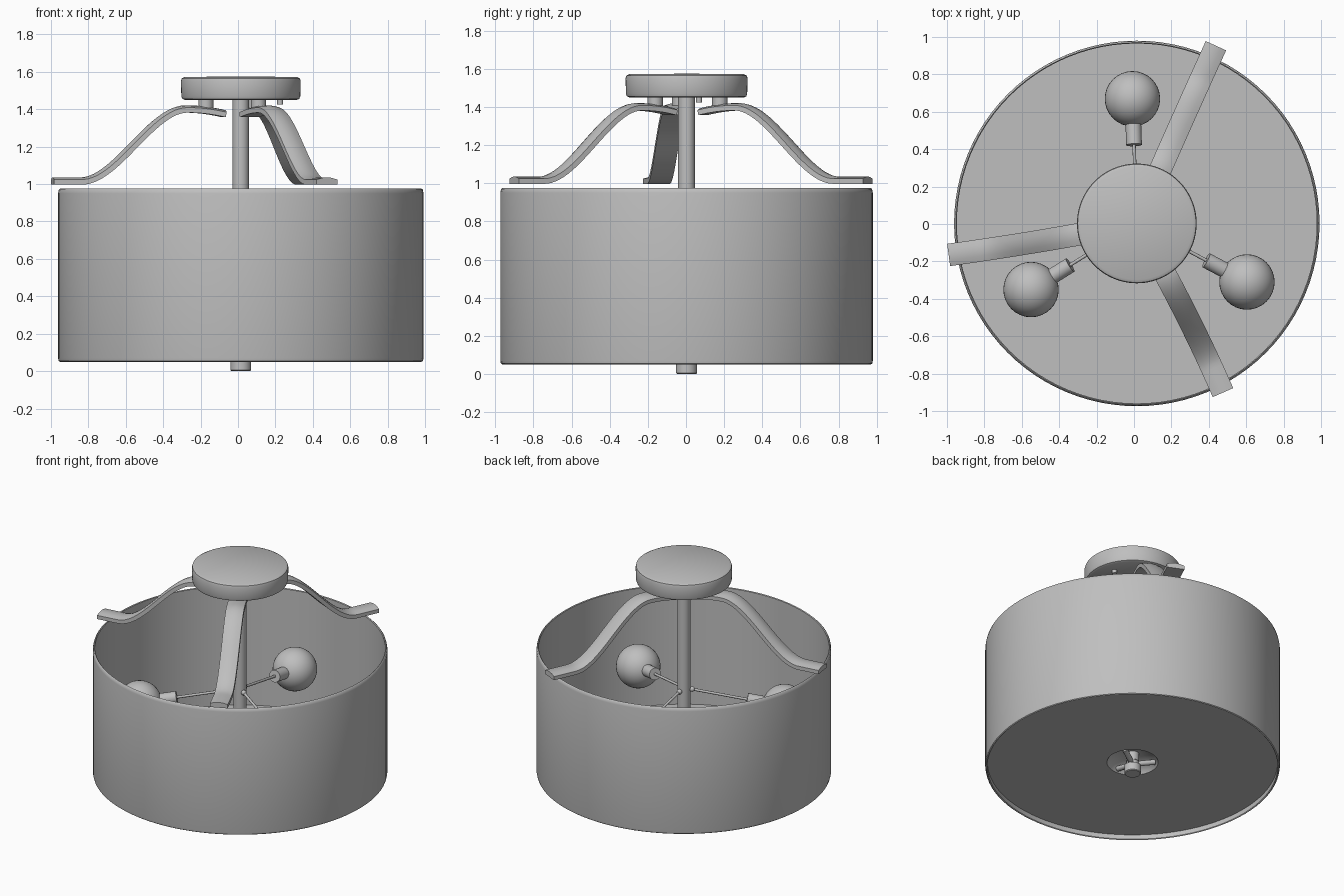
import bpy, bmesh
from math import sin, cos, pi, radians
from mathutils import Vector

if "Cube" in bpy.data.objects:
    bpy.data.objects.remove(bpy.data.objects["Cube"])

CENTRE = Vector((0.015, 0.003, 0))

# Single grey finish
grey = bpy.data.materials.new("soft_grey")
grey.use_nodes = True
COLOUR = (0.52, 0.52, 0.52, 1)
grey.diffuse_color = COLOUR
grey.node_tree.nodes["Principled BSDF"].inputs["Base Color"].default_value = COLOUR


def finish(name, bm, angle=40):
    bmesh.ops.remove_doubles(bm, verts=bm.verts, dist=1e-5)
    bmesh.ops.recalc_face_normals(bm, faces=bm.faces)
    mesh = bpy.data.meshes.new(name)
    bm.to_mesh(mesh)
    bm.free()
    mesh.materials.append(grey)
    ob = bpy.data.objects.new(name, mesh)
    bpy.context.collection.objects.link(ob)
    bpy.ops.object.select_all(action='DESELECT')
    ob.select_set(True)
    bpy.context.view_layer.objects.active = ob
    bpy.ops.object.shade_smooth_by_angle(angle=radians(angle))
    return ob


def lathe(name, profile, steps=96, closed=False):
    """Spin (radius, height) points around the vertical centre line."""
    bm = bmesh.new()
    verts = [bm.verts.new((r, 0, z)) for r, z in profile]
    ends = verts[1:] + (verts[:1] if closed else [])
    edges = [bm.edges.new(pair) for pair in zip(verts, ends)]
    bmesh.ops.spin(bm, geom=verts + edges, cent=(0, 0, 0), axis=(0, 0, 1),
                   angle=2 * pi, steps=steps, use_merge=True)
    ob = finish(name, bm)
    ob.location = CENTRE
    return ob


def rod(name, start, end, radius, sides=24):
    start, end = Vector(start), Vector(end)
    axis = end - start
    bm = bmesh.new()
    bmesh.ops.create_cone(bm, cap_ends=True, segments=sides, radius1=radius,
                          radius2=radius, depth=axis.length)
    ob = finish(name, bm)
    ob.rotation_mode = 'QUATERNION'
    ob.rotation_quaternion = axis.to_track_quat('Z', 'Y')
    ob.location = (start + end) / 2
    return ob


def ball(name, position, radius, u=32, v=20):
    bm = bmesh.new()
    bmesh.ops.create_uvsphere(bm, u_segments=u, v_segments=v, radius=radius)
    finish(name, bm).location = position


def polar(angle, r, z):
    return CENTRE + Vector((r * cos(angle), r * sin(angle), z))


# Drum shade: thin open wall with softened rims
lathe("drum_shade", [(0.967, 0.05), (0.974, 0.055), (0.977, 0.07), (0.977, 0.95),
                     (0.973, 0.97), (0.967, 0.975), (0.962, 0.97), (0.962, 0.055)],
      closed=True)

# Diffuser plate with a raised cup around the central opening
lathe("diffuser", [(0.965, 0.088), (0.17, 0.088), (0.15, 0.12), (0.06, 0.15),
                   (0.04, 0.15), (0.04, 0.16), (0.155, 0.13), (0.175, 0.1),
                   (0.965, 0.1)], closed=True)

# Ceiling canopy
lathe("canopy", [(0, 1.45), (0.3, 1.45), (0.313, 1.456), (0.318, 1.47),
                 (0.32, 1.55), (0.316, 1.565), (0.3, 1.573), (0, 1.575)])

# Centre stem and finial
rod("stem", polar(0, 0, 0.09), polar(0, 0, 1.46), 0.044)
lathe("finial", [(0, 0), (0.05, 0), (0.055, 0.005), (0.055, 0.06),
                 (0.04, 0.07), (0.04, 0.15), (0, 0.15)], 32)
for i in range(3):
    a = radians(30 + 120 * i)
    rod(f"finial_rib_{i + 1}", polar(a, 0.03, 0.08), polar(a, 0.15, 0.105), 0.018, 10)


# Curved strap arms: a crowned strip swept along an S-shaped path
SECTION = [(-0.06, -0.018), (-0.06, 0.009), (-0.03, 0.018), (0, 0.021),
           (0.03, 0.018), (0.06, 0.009), (0.06, -0.018)]


def arm_height(r):
    t = min(max((0.87 - r) / 0.57, 0), 1)
    droop = max(0.3 - r, 0) / 0.21
    return 1.015 + 0.385 * t * t * (3 - 2 * t) - 0.025 * droop ** 2


def arm(name, inner_angle, outer_angle, reach, steps=40):
    path = []
    for i in range(steps + 1):
        t = i / steps
        r = 0.09 + (reach - 0.09) * t
        a = radians(inner_angle + (outer_angle - inner_angle) * t)
        path.append(polar(a, r, arm_height(r)))
    bm = bmesh.new()
    rings = []
    for i, p in enumerate(path):
        along = (path[min(i + 1, steps)] - path[max(i - 1, 0)]).normalized()
        side = Vector((0, 0, 1)).cross(along).normalized()
        up = along.cross(side)
        rings.append([bm.verts.new(p + side * s + up * h) for s, h in SECTION])
    n = len(SECTION)
    for a, b in zip(rings, rings[1:]):
        for k in range(n):
            bm.faces.new((a[k], a[(k + 1) % n], b[(k + 1) % n], b[k]))
    bm.faces.new(rings[0])
    bm.faces.new(rings[-1])
    finish(name, bm, 35)


ARMS = [("back_arm", 66.5, 66, 1.04), ("right_arm", 191, 189.5, 1.02),
        ("front_arm", -60, -63, 1.015)]
for name, inner, outer, reach in ARMS:
    arm(name, inner, outer, reach)
    # Spacer post and screw joining arm and canopy
    a = radians(inner)
    rod(name + "_spacer", polar(a, 0.19, 1.39), polar(a, 0.19, 1.455), 0.04)
rod("canopy_screw", polar(0.3, 0.22, 1.425), polar(0.3, 0.22, 1.455), 0.016, 12)


# Globe lamps on thin rods that slope down from the stem
def lamp_point(angle, r):
    return polar(angle, r, 0.67 - 0.18 * r)


for i, degrees in enumerate((92, 212, 332)):
    a = radians(degrees)
    label = ("back", "right", "left")[i]
    rod(label + "_lamp_rod", lamp_point(a, 0.03), lamp_point(a, 0.44), 0.009, 12)
    ball(label + "_rod_joint", lamp_point(a, 0.055), 0.018, 16, 10)
    rod(label + "_socket", lamp_point(a, 0.42), lamp_point(a, 0.545), 0.042)
    ball(label + "_globe", lamp_point(a, 0.667), 0.148)
